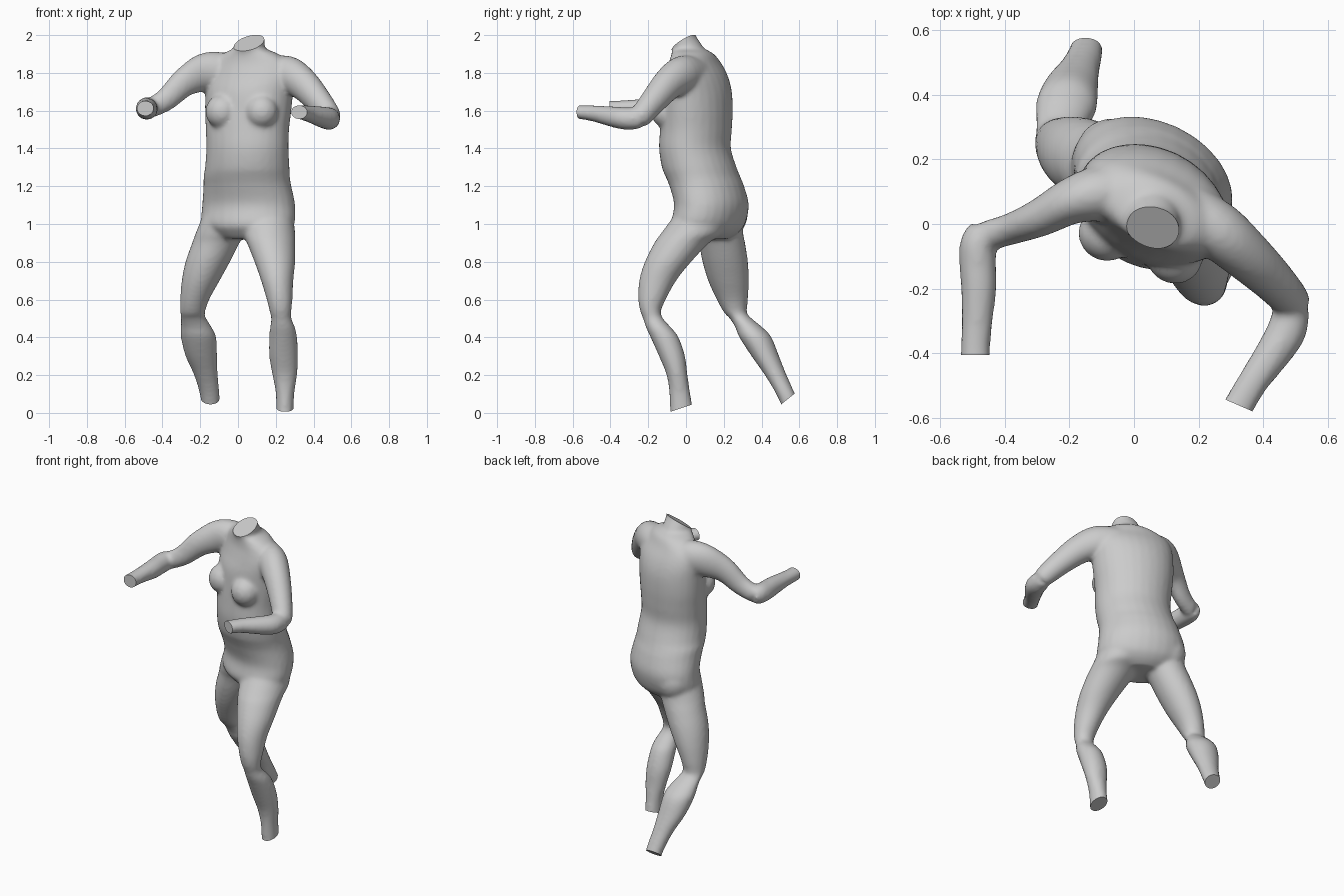
import bpy, bmesh
from math import sin, cos, pi, radians, sqrt
from mathutils import Vector, Matrix

SEG, GROW = 28, 0.003      # ring sides, allowance for the later smoothing
bm = bmesh.new()


def refine(rows, n=4):
    """Catmull-Rom interpolation between rows of numbers."""
    out = []
    for i in range(len(rows) - 1):
        a, b, c, d = (rows[max(0, min(len(rows) - 1, i + k))] for k in (-1, 0, 1, 2))
        for s in range(n):
            t = s / n
            out.append([0.5 * (2*q + (r - p)*t + (2*p - 5*q + 4*r - w)*t*t + (3*q - p - 3*r + w)*t**3)
                        for p, q, r, w in zip(a, b, c, d)])
    return out + [list(rows[-1])]


def loft(rings):
    vs = [[bm.verts.new(p) for p in r] for r in rings]
    faces = [bm.faces.new((a[i], a[(i+1) % SEG], b[(i+1) % SEG], b[i]))
             for a, b in zip(vs, vs[1:]) for i in range(SEG)]
    faces += [bm.faces.new(vs[0]), bm.faces.new(vs[-1])]
    bmesh.ops.recalc_face_normals(bm, faces=faces)


def stack(rows, yaw=0.0):
    """Level ellipses from outline rows (z, x0, x1, y0, y1), turned by yaw."""
    rings, c, s = [], cos(yaw), sin(yaw)
    for z, x0, x1, y0, y1 in refine(rows):
        hx, hy = (x1 - x0)/2 + GROW, (y1 - y0)/2 + GROW
        total, diff = hx*hx + hy*hy, (hx*hx - hy*hy)/cos(2*yaw)
        A, B = sqrt((total + diff)/2), sqrt(max(total - diff, 0.002)/2)
        ring = []
        for i in range(SEG):
            u, v = A*cos(2*pi*i/SEG), B*sin(2*pi*i/SEG)
            ring.append(((x0+x1)/2 + u*c - v*s, (y0+y1)/2 + u*s + v*c, z))
        rings.append(ring)
    loft(rings)


def tube(rows, up=(0, 0, 1)):
    """Limb along a path with rows (x, y, z, side radius, upright radius)."""
    rows = refine(rows)
    pts = [Vector(r[:3]) for r in rows]
    rings = []
    for i, r in enumerate(rows):
        t = (pts[min(i+1, len(pts)-1)] - pts[max(i-1, 0)]).normalized()
        side = t.cross(Vector(up)).normalized()
        top = side.cross(t)
        rings.append([pts[i] + side*(r[3]+GROW)*cos(2*pi*k/SEG) + top*(r[4]+GROW)*sin(2*pi*k/SEG)
                      for k in range(SEG)])
    loft(rings)


def ball(loc, radii):
    m = Matrix.Translation(loc) @ Matrix.Rotation(radians(-25), 4, 'Z') @ Matrix.Diagonal((*radii, 1))
    bmesh.ops.create_uvsphere(bm, u_segments=24, v_segments=16, radius=1, matrix=m)


# torso, turned to its right
stack([(.92, -.08, .17, 0, .22), (.95, -.14, .24, -.04, .27), (1.0, -.19, .295, -.075, .31),
       (1.1, -.187, .3, -.06, .33), (1.2, -.18, .28, -.085, .305), (1.25, -.18, .272, -.105, .285),
       (1.3, -.172, .27, -.125, .265), (1.4, -.165, .265, -.14, .235), (1.5, -.168, .268, -.135, .24),
       (1.6, -.172, .28, -.13, .245), (1.7, -.17, .29, -.125, .24), (1.78, -.16, .3, -.11, .22),
       (1.85, -.14, .27, -.09, .185), (1.9, -.08, .21, -.075, .145), (1.925, -.03, .15, -.07, .1)],
      radians(-25))
# chest and seat
ball((-.085, -.03, 1.595), (.088, .085, .09))
ball((.125, -.1, 1.595), (.088, .085, .09))
ball((-.06, .215, 1.05), (.12, .11, .12))
ball((.15, .125, 1.05), (.12, .11, .12))
# neck
tube([(.06, .04, 1.85, .095, .09), (.06, .01, 1.92, .08, .075), (.06, -.02, 1.98, .078, .07),
      (.06, -.025, 2.05, .078, .07)], (0, 1, 0))
# forward leg
stack([(1.03, .02, .29, -.07, .22), (.95, .03, .3, -.13, .19), (.9, .05, .3, -.165, .12),
       (.8, .09, .3, -.215, .025), (.7, .125, .29, -.245, -.055), (.6, .155, .285, -.25, -.11),
       (.54, .17, .28, -.24, -.135), (.5, .178, .28, -.225, -.125), (.45, .172, .3, -.208, -.08),
       (.4, .168, .31, -.185, -.042), (.3, .168, .315, -.14, -.008), (.2, .185, .31, -.1, .005),
       (.1, .203, .295, -.085, .02), (-.04, .205, .29, -.08, .045)])
# trailing leg
stack([(1.03, -.19, .05, .03, .29), (.95, -.222, .03, .05, .3), (.9, -.24, .005, .07, .31),
       (.8, -.275, -.045, .09, .325), (.7, -.295, -.1, .12, .33), (.6, -.303, -.155, .165, .325),
       (.53, -.303, -.178, .205, .32), (.5, -.3, -.17, .235, .345), (.45, -.3, -.14, .265, .405),
       (.4, -.3, -.118, .285, .45), (.3, -.275, -.113, .35, .49), (.2, -.23, -.11, .42, .53),
       (.1, -.2, -.1, .48, .575), (0, -.185, -.1, .525, .62)])
# right arm
tube([(-.06, .1, 1.81, .08, .09), (-.13, .09, 1.81, .08, .1), (-.2, .068, 1.795, .068, .095),
      (-.29, .02, 1.745, .056, .073), (-.38, -.015, 1.66, .046, .058), (-.46, -.038, 1.615, .044, .05)])
tube([(-.465, -.015, 1.612, .04, .045), (-.482, -.06, 1.612, .053, .056), (-.483, -.13, 1.61, .054, .055),
      (-.48, -.2, 1.61, .052, .052), (-.485, -.3, 1.612, .045, .042), (-.49, -.38, 1.612, .043, .038),
      (-.49, -.45, 1.612, .045, .038)])
# left arm
tube([(.16, .05, 1.79, .08, .09), (.26, -.02, 1.79, .085, .098), (.34, -.09, 1.745, .077, .085),
      (.42, -.165, 1.66, .066, .07), (.485, -.235, 1.575, .055, .058), (.495, -.25, 1.56, .045, .05)])
tube([(.495, -.235, 1.555, .04, .045), (.485, -.28, 1.557, .054, .055), (.47, -.335, 1.56, .058, .056),
      (.43, -.4, 1.57, .053, .05), (.37, -.485, 1.585, .045, .04), (.325, -.56, 1.592, .045, .034),
      (.298, -.605, 1.595, .046, .034)])

mesh = bpy.data.meshes.new("body")
bm.to_mesh(mesh)
bm.free()
body = bpy.data.objects.new("body", mesh)
bpy.context.collection.objects.link(body)
bpy.context.view_layer.objects.active = body
body.select_set(True)

# fuse the parts into one smooth skin
rm = body.modifiers.new("fuse", 'REMESH')
rm.mode, rm.voxel_size = 'VOXEL', 0.012
sm = body.modifiers.new("soften", 'SMOOTH')
sm.factor, sm.iterations = 0.5, 7
for name in ("fuse", "soften"):
    bpy.ops.object.modifier_apply(modifier=name)

# flat cuts: (centre, outward normal, reach)
bm = bmesh.new()
bm.from_mesh(body.data)
for co, no, reach in [((.06, -.02, 1.953), (-.3, -.6, 1), .15),
                      ((.247, -.025, .025), (0, .32, -.95), .12),
                      ((-.148, .535, .07), (0, .62, -.78), .13),
                      ((-.49, -.405, 1.612), (0, -1, 0), .1),
                      ((.322, -.56, 1.592), (-.4, -.92, 0), .1)]:
    mid = Vector(co) + Vector(no).normalized()*0.03
    faces = [f for f in bm.faces if (f.calc_center_median() - mid).length < reach]
    geom = faces + list({e for f in faces for e in f.edges}) + list({v for f in faces for v in f.verts})
    bmesh.ops.bisect_plane(bm, geom=geom, plane_co=co, plane_no=no, clear_outer=True)
    bmesh.ops.holes_fill(bm, edges=[e for e in bm.edges if e.is_boundary], sides=0)
bmesh.ops.recalc_face_normals(bm, faces=bm.faces)
bm.to_mesh(body.data)
bm.free()
bpy.ops.object.shade_smooth_by_angle(angle=radians(40))
